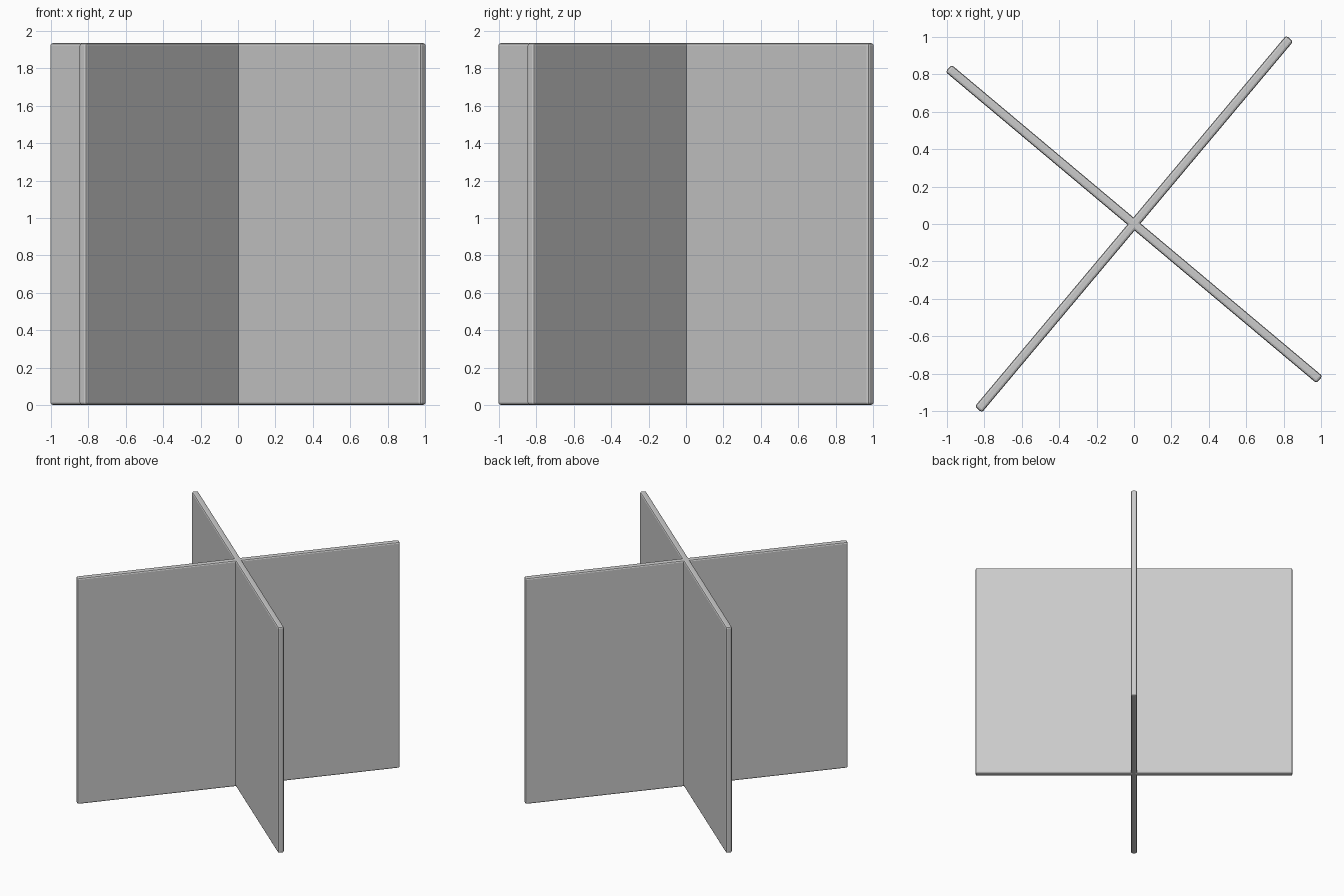
import bpy
import math

if "Cube" in bpy.data.objects:
    bpy.data.objects.remove(bpy.data.objects["Cube"])

HEIGHT = 1.935
LENGTH = 2.59
THICK = 0.05


def panel(name, angle):
    # Upright board with softened edges, turned about the vertical axis
    bpy.ops.mesh.primitive_cube_add(size=1, location=(0, 0, HEIGHT / 2))
    board = bpy.context.object
    board.name = name
    board.scale = (LENGTH, THICK, HEIGHT)
    bpy.ops.object.transform_apply(location=False, rotation=False, scale=True)
    board.rotation_euler.z = math.radians(angle)
    bevel = board.modifiers.new("edge_bevel", 'BEVEL')
    bevel.width = 0.013
    bevel.segments = 2
    return board


# Two boards crossing at right angles
panel("first_panel", 50)
panel("second_panel", -40)
